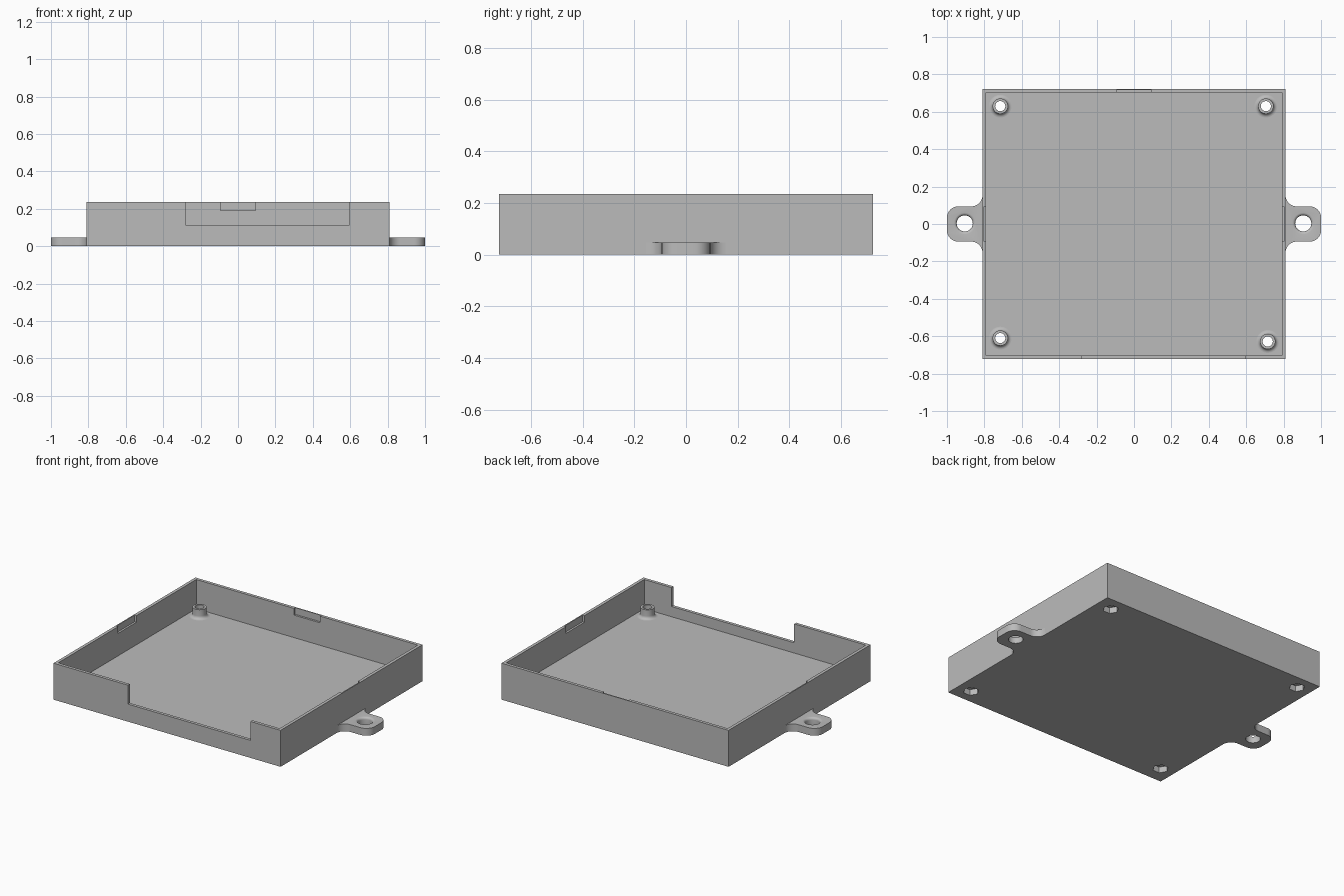
import bpy, bmesh
from math import cos, sin, pi, radians

if "Cube" in bpy.data.objects:
    bpy.data.objects.remove(bpy.data.objects["Cube"])

W, D, H = 0.81, 0.723, 0.235      # half width, half depth, height
WALL, FLOOR = 0.02, 0.047

grey = bpy.data.materials.new("plain grey")
grey.use_nodes = True
COLOUR = (0.5, 0.5, 0.5, 1)
grey.diffuse_color = COLOUR
grey.node_tree.nodes["Principled BSDF"].inputs["Base Color"].default_value = COLOUR


def finish(name, bm):
    bmesh.ops.recalc_face_normals(bm, faces=bm.faces)
    mesh = bpy.data.meshes.new(name)
    bm.to_mesh(mesh)
    bm.free()
    mesh.materials.append(grey)
    ob = bpy.data.objects.new(name, mesh)
    bpy.context.collection.objects.link(ob)
    return ob


def prism(name, outline, z0, z1):
    bm = bmesh.new()
    face = bm.faces.new([bm.verts.new((x, y, z0)) for x, y in outline])
    top = bmesh.ops.extrude_face_region(bm, geom=[face])["geom"]
    bmesh.ops.translate(bm, vec=(0, 0, z1 - z0),
                        verts=[v for v in top if isinstance(v, bmesh.types.BMVert)])
    return finish(name, bm)


def block(name, x0, x1, y0, y1, z0, z1):
    return prism(name, [(x0, y0), (x1, y0), (x1, y1), (x0, y1)], z0, z1)


def arc(cx, cy, r, a0, a1, n=8):
    angles = [radians(a0 + (a1 - a0) * i / n) for i in range(n + 1)]
    return [(cx + r * cos(a), cy + r * sin(a)) for a in angles]


def lathe(name, profile, cx, cy, closed, n=40):
    """Spin (radius, z) points around a vertical axis."""
    bm = bmesh.new()
    rings = [[bm.verts.new((cx + r * cos(2 * pi * i / n), cy + r * sin(2 * pi * i / n), z))
              for i in range(n)] for r, z in profile]
    pairs = list(zip(rings, rings[1:]))
    if closed:
        pairs.append((rings[-1], rings[0]))
    else:
        bm.faces.new(rings[0])
        bm.faces.new(rings[-1])
    for a, b in pairs:
        for i in range(n):
            j = (i + 1) % n
            bm.faces.new((a[i], a[j], b[j], b[i]))
    return finish(name, bm)


def select(ob):
    bpy.ops.object.select_all(action='DESELECT')
    ob.select_set(True)
    bpy.context.view_layer.objects.active = ob


def cut(ob, cutter):
    mod = ob.modifiers.new("cut", 'BOOLEAN')
    mod.operation, mod.solver, mod.object = 'DIFFERENCE', 'EXACT', cutter
    select(ob)
    bpy.ops.object.modifier_apply(modifier=mod.name)
    bpy.data.objects.remove(cutter)


def smooth(ob):
    select(ob)
    bpy.ops.object.shade_smooth_by_angle(angle=radians(30))


# Open tray with a cable notch in the front wall
tray = block("tray", -W, W, -D, D, 0, H)
ix, iy = W - WALL, D - WALL
cut(tray, block("cavity", -ix, ix, -iy, iy, FLOOR, 1))
cut(tray, block("front_notch", -0.28, 0.595, -1, -iy + 0.02, 0.113, 1))

# Shallow latch recesses inside the back and side walls
LATCH, DEEP, SILL = 0.094, 0.013, 0.192
cut(tray, block("back_latch", -LATCH, LATCH, iy - 0.05, iy + DEEP, SILL, 1))
for s in (-1, 1):
    xs = sorted((s * (ix - 0.05), s * (ix + DEEP)))
    cut(tray, block("side_latch", *xs, -LATCH, LATCH, SILL, 1))

# Screw posts with flared feet, through holes and hexagonal nut pockets
BORE, POST, FOOT, TOP = 0.027, 0.041, 0.02, 0.107
corners = {"front_right": (-0.715, -0.61), "front_left": (0.715, -0.628),
           "back_right": (-0.715, 0.63), "back_left": (0.705, 0.63)}
for corner, (x, y) in corners.items():
    cut(tray, lathe("bore", [(BORE, -0.1), (BORE, 0.2)], x, y, False))
    cut(tray, prism("nut_pocket", arc(x, y, 0.047, 0, 300, 5), -0.1, 0.038))
    flare = arc(POST + FOOT, FLOOR + FOOT, FOOT, 270, 180, 6)
    post = lathe(corner + "_screw_post",
                 [(BORE, FLOOR)] + flare + [(POST, TOP), (BORE, TOP)], x, y, True)
    smooth(post)
smooth(tray)

# Mounting ears with rounded corners, blended roots and eased holes
EAR, R, ROOT, HOLE = 0.094, 0.06, 0.06, 0.043
for side, s in (("right", -1), ("left", 1)):
    half = arc(W + ROOT, EAR + ROOT, ROOT, 180, 270) + arc(1 - R, EAR - R, R, 90, 0)
    outline = half + [(x, -y) for x, y in reversed(half)]
    ear = prism(side + "_mounting_ear", [(s * x, y) for x, y in outline], 0, FLOOR)
    ease = arc(HOLE + 0.015, FLOOR - 0.015, 0.015, 180, 90, 5)
    cut(ear, lathe("ear_hole", [(HOLE, -0.1)] + ease + [(HOLE + 0.015, 0.1)],
                   s * 0.905, 0.003, False))
    smooth(ear)
